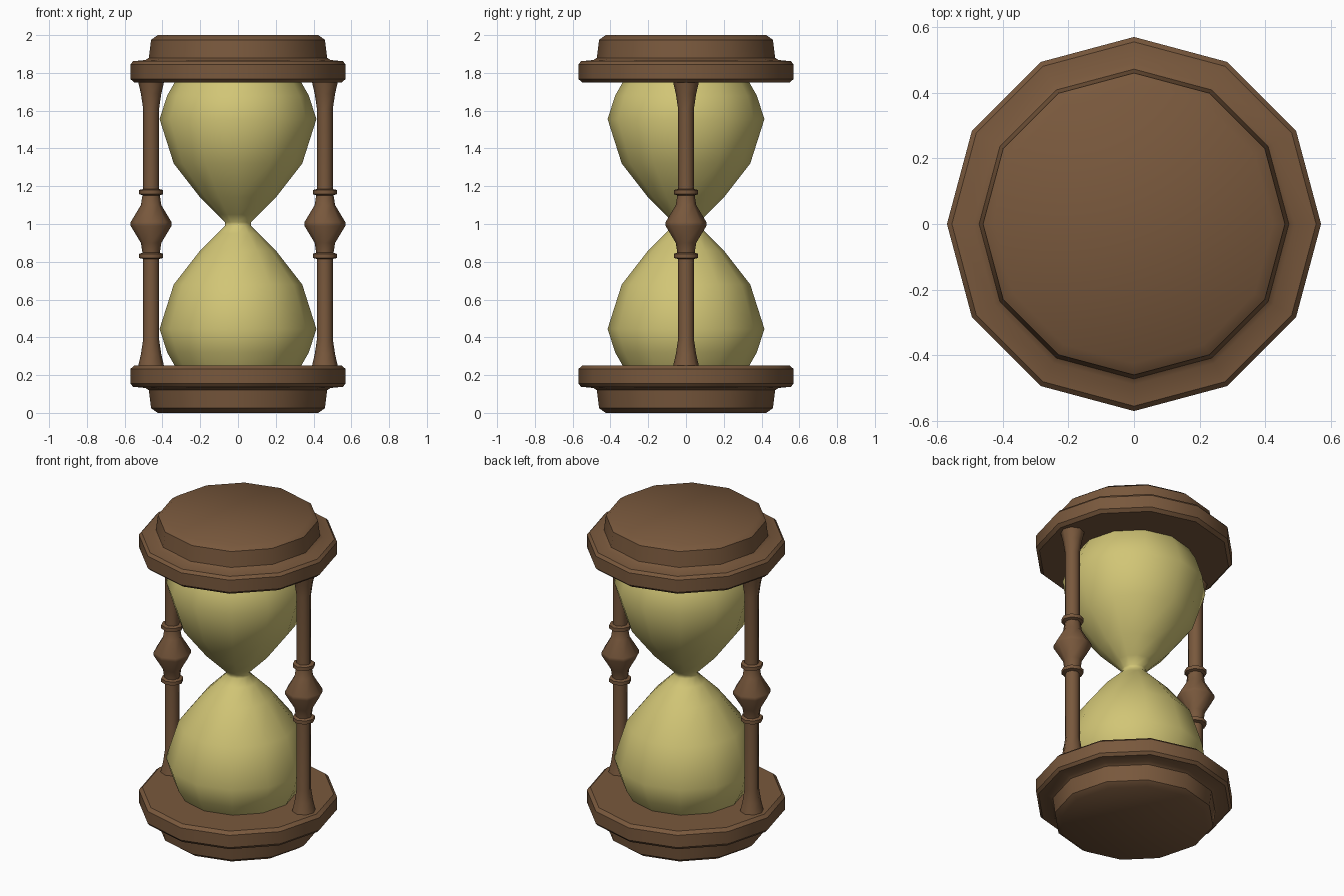
import bpy, bmesh, math

if "Cube" in bpy.data.objects:
    bpy.data.objects.remove(bpy.data.objects["Cube"])


def material(name, rgb):
    m = bpy.data.materials.new(name)
    m.diffuse_color = (*rgb, 1)
    m.use_nodes = True
    m.node_tree.nodes["Principled BSDF"].inputs["Base Color"].default_value = m.diffuse_color
    return m


WOOD = material("wood", (0.19, 0.098, 0.046))
SAND = material("sand_glass", (0.64, 0.56, 0.18))


def turned(name, profile, sides, mat, x=0, angle=40):
    """Turn a list of (radius, z) points into a capped solid about a vertical axis."""
    bm = bmesh.new()
    rings = [[bm.verts.new((r * math.cos(i * math.tau / sides),
                            r * math.sin(i * math.tau / sides), z))
              for i in range(sides)] for r, z in profile]
    for a, b in zip(rings, rings[1:]):
        for i in range(sides):
            j = (i + 1) % sides
            bm.faces.new((a[i], a[j], b[j], b[i]))
    bm.faces.new(rings[0])
    bm.faces.new(rings[-1])
    bmesh.ops.recalc_face_normals(bm, faces=bm.faces)
    me = bpy.data.meshes.new(name)
    bm.to_mesh(me)
    bm.free()
    me.materials.append(mat)
    ob = bpy.data.objects.new(name, me)
    ob.location.x = x
    bpy.context.collection.objects.link(ob)
    bpy.ops.object.select_all(action='DESELECT')
    ob.select_set(True)
    bpy.context.view_layer.objects.active = ob
    bpy.ops.object.shade_smooth_by_angle(angle=math.radians(angle))
    return ob


def flip(profile):
    """Mirror a profile about the middle height z = 1."""
    return [(r, 2 - z) for r, z in reversed(profile)]


# stepped twelve-sided end plates
plate = [(0.425, 0), (0.46, 0.025), (0.472, 0.12), (0.49, 0.132),
         (0.555, 0.138), (0.57, 0.155), (0.57, 0.232), (0.55, 0.25)]
turned("base_plate", plate, 12, WOOD)
turned("top_plate", flip(plate), 12, WOOD)

# glass bulbs joined at a narrow neck
bulb = [(0.335, 0.25), (0.375, 0.32), (0.415, 0.445), (0.34, 0.68),
        (0.20, 0.86), (0.11, 0.95), (0.07, 0.99)]
turned("glass_bulbs", bulb + flip(bulb), 12, SAND, angle=60)

# turned side posts with collars and a central swelling
post = [(0.068, 0.25), (0.054, 0.31), (0.042, 0.39), (0.042, 0.815),
        (0.064, 0.82), (0.064, 0.842), (0.046, 0.848), (0.054, 0.90),
        (0.108, 0.99)]
for side, x in (("left", -0.46), ("right", 0.46)):
    turned(side + "_post", post + flip(post), 8, WOOD, x, 50)
